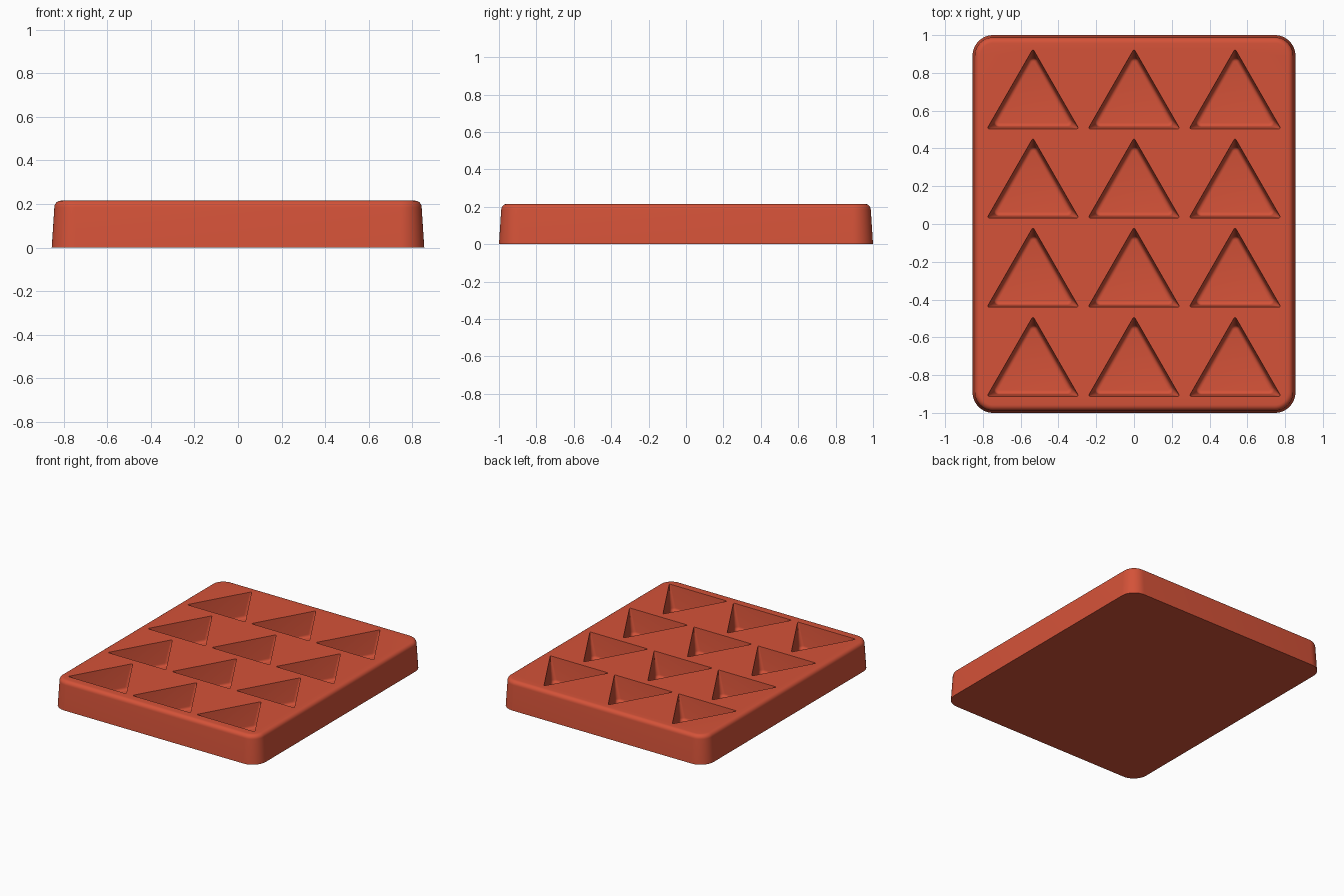
import bpy, bmesh
from math import sin, cos, radians, pi, sqrt
from mathutils import Vector

if "Cube" in bpy.data.objects:
    bpy.data.objects.remove(bpy.data.objects["Cube"])

HEIGHT, FLOOR = 0.215, 0.035
DRAFT = 0.065                      # sideways lean of every wall per unit of height


def rounded_outline(corners, radius, steps):
    """Round the corners of a counter-clockwise convex polygon."""
    pts, n = [], len(corners)
    for i, c in enumerate(corners):
        a = (c - corners[i - 1]).normalized()
        b = (corners[(i + 1) % n] - c).normalized()
        turn = a.angle(b)
        inward = (b - a).normalized()
        centre = c + inward * radius / cos(turn / 2)
        for k in range(steps + 1):
            t = turn * (k / steps - 0.5)
            out = -inward
            pts.append(centre + radius * Vector((out.x * cos(t) - out.y * sin(t),
                                                 out.x * sin(t) + out.y * cos(t))))
    return pts


def ring(bm, pts, z):
    return [bm.verts.new((p.x, p.y, z)) for p in pts]


def loft(bm, rings):
    """Join neighbouring rings with quads."""
    for low, high in zip(rings, rings[1:]):
        n = len(low)
        for i in range(n):
            j = (i + 1) % n
            bm.faces.new((low[i], low[j], high[j], high[i]))


def rim_edges(bm, verts):
    return [bm.edges.get((verts[i - 1], verts[i])) for i in range(len(verts))]


def tray_ring(bm, inset, z):
    x, y = 0.855 - inset, 1.0 - inset
    box = [Vector(p) for p in ((-x, -y), (x, -y), (x, y), (-x, y))]
    return ring(bm, rounded_outline(box, 0.11 - inset, 12), z)


def pocket_ring(bm, cx, base_y, inset, radius, z):
    half, tall = 0.243, 0.423
    # Move the triangle's three sides inward by the same distance
    w = half - inset * sqrt(3)
    lo, hi = base_y + inset, base_y + tall - 2 * inset
    tri = [Vector(p) for p in ((cx - w, lo), (cx + w, lo), (cx, hi))]
    return ring(bm, rounded_outline(tri, radius, 8), z)


bm = bmesh.new()

# Outer wall: drafted side, then a rounded upper edge
fillet = 0.03
lean = DRAFT * (HEIGHT - fillet)
rings = [tray_ring(bm, 0, 0), tray_ring(bm, lean, HEIGHT - fillet)]
for k in range(1, 7):
    t = k / 6 * pi / 2
    rings.append(tray_ring(bm, lean + fillet * (1 - cos(t)),
                           HEIGHT - fillet + fillet * sin(t)))
loft(bm, rings)
bm.faces.new(reversed(rings[0]))
top_edges = rim_edges(bm, rings[-1])

# Twelve triangular pockets with drafted walls and a filleted floor
floor_fillet = 0.02
wall = HEIGHT - FLOOR - floor_fillet
for row in range(4):
    for col in (-1, 0, 1):
        cx, by = col * 0.535, 0.504 - row * 0.472
        pocket = [pocket_ring(bm, cx, by, 0, 0.006, HEIGHT),
                  pocket_ring(bm, cx, by, DRAFT * wall, 0.026, HEIGHT - wall)]
        for k in range(1, 5):
            t = k / 4 * pi / 2
            drop = floor_fillet * (1 - cos(t))
            pocket.append(pocket_ring(bm, cx, by, DRAFT * wall + drop, 0.026 - drop,
                                      HEIGHT - wall - floor_fillet * sin(t)))
        loft(bm, pocket)
        bm.faces.new(pocket[-1])
        top_edges += rim_edges(bm, pocket[0])

# Flat top surface around the pockets
bmesh.ops.triangle_fill(bm, use_beauty=True, use_dissolve=False,
                        edges=top_edges, normal=(0, 0, 1))
bmesh.ops.recalc_face_normals(bm, faces=bm.faces[:])

mesh = bpy.data.meshes.new("mould_tray")
bm.to_mesh(mesh)
bm.free()
tray = bpy.data.objects.new("mould_tray", mesh)
bpy.context.collection.objects.link(tray)

# Single terracotta red colour
red = bpy.data.materials.new("terracotta_red")
red.use_nodes = True
colour = (0.66, 0.085, 0.04, 1)
red.diffuse_color = colour
red.node_tree.nodes["Principled BSDF"].inputs["Base Color"].default_value = colour
mesh.materials.append(red)

bpy.ops.object.select_all(action="DESELECT")
tray.select_set(True)
bpy.context.view_layer.objects.active = tray
bpy.ops.object.shade_smooth_by_angle(angle=radians(35))
